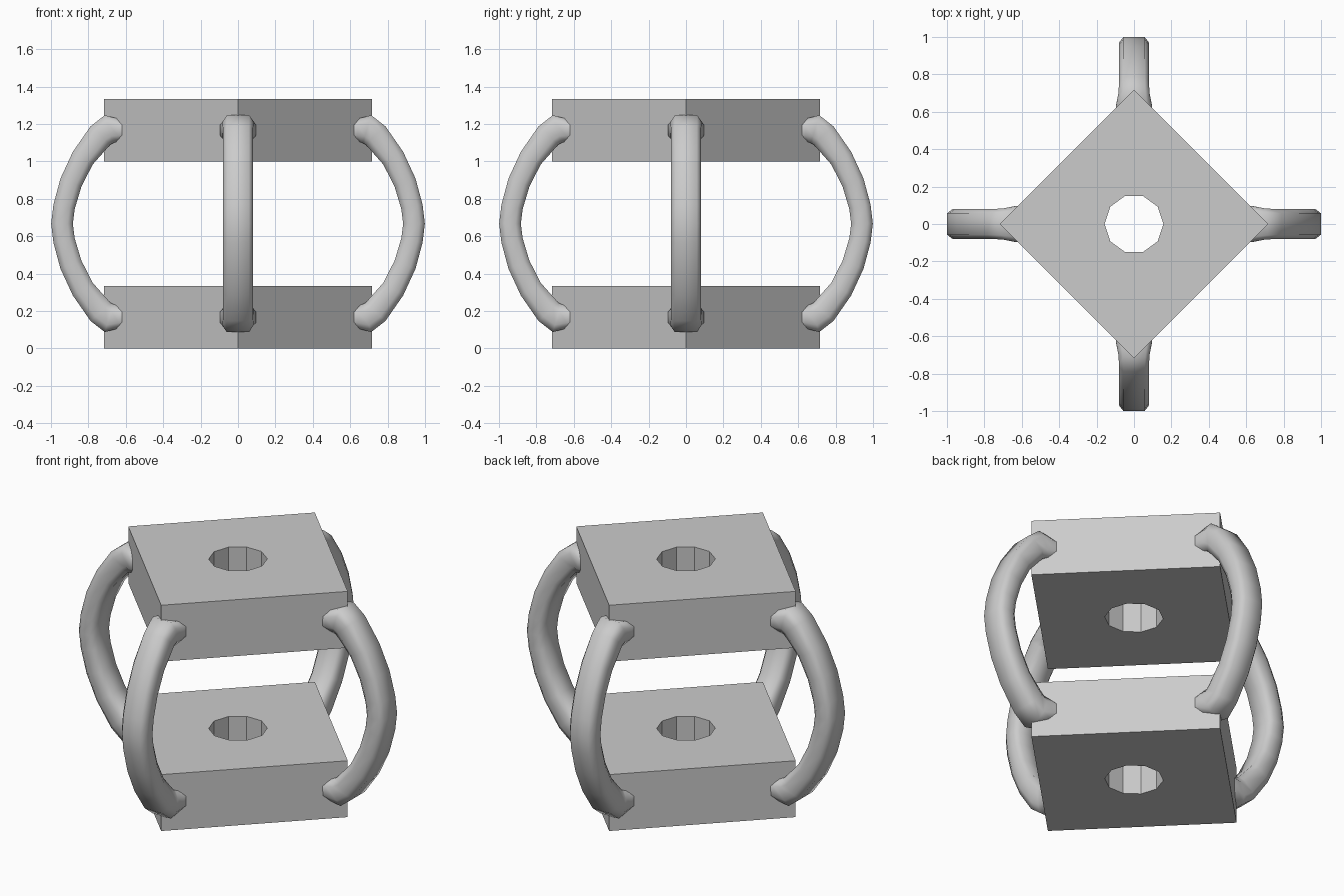
import bpy, bmesh, math
from mathutils import Matrix, Vector

cube = bpy.data.objects.get("Cube")
if cube:
    bpy.data.objects.remove(cube, do_unlink=True)

grey = bpy.data.materials.new("plain grey")
grey.use_nodes = True
colour = (0.6, 0.6, 0.6, 1)
grey.diffuse_color = colour
grey.node_tree.nodes["Principled BSDF"].inputs["Base Color"].default_value = colour

MID = 0.667  # height of the mirror plane


def finish(bm, name):
    bmesh.ops.recalc_face_normals(bm, faces=bm.faces)
    mesh = bpy.data.meshes.new(name)
    bm.to_mesh(mesh)
    bm.free()
    mesh.materials.append(grey)
    obj = bpy.data.objects.new(name, mesh)
    bpy.context.collection.objects.link(obj)
    return obj


def ring_edges(bm, radius, sides):
    verts = [bm.verts.new((radius * math.cos(math.tau * i / sides),
                           radius * math.sin(math.tau * i / sides), 0)) for i in range(sides)]
    return [bm.edges.new((verts[i - 1], verts[i])) for i in range(sides)]


# Square block with a ten-sided hole through it
def block(name, z):
    bm = bmesh.new()
    edges = ring_edges(bm, 0.717, 4) + ring_edges(bm, 0.157, 10)
    bmesh.ops.triangle_fill(bm, edges=edges, use_beauty=True, normal=(0, 0, 1))
    out = bmesh.ops.extrude_face_region(bm, geom=bm.faces[:], use_keep_orig=True)
    top = [g for g in out["geom"] if isinstance(g, bmesh.types.BMVert)]
    bmesh.ops.translate(bm, verts=top, vec=(0, 0, 0.333))
    finish(bm, name).location.z = z


# Bowed handle: distance out, height above middle, half thickness, half width
UPPER = [(0.55, 0.50, 0.045, 0.1), (0.64, 0.50, 0.06, 0.095), (0.69, 0.505, 0.078, 0.083),
         (0.735, 0.472, 0.072, 0.08), (0.83, 0.35, 0.063, 0.08), (0.893, 0.22, 0.06, 0.08),
         (0.93, 0.09, 0.058, 0.08), (0.941, 0, 0.058, 0.08)]
PATH = UPPER + [(x, -z, h, w) for x, z, h, w in reversed(UPPER[:-1])]
CORNERS = [(1, 0.5), (0.72, 1), (-0.72, 1), (-1, 0.5),
           (-1, -0.5), (-0.72, -1), (0.72, -1), (1, -0.5)]


def handle(name, angle):
    bm = bmesh.new()
    rings = []
    for i, (x, z, h, w) in enumerate(PATH):
        a, b = PATH[max(i - 1, 0)], PATH[min(i + 1, len(PATH) - 1)]
        along = Vector((b[0] - a[0], 0, b[1] - a[1])).normalized()
        out = Vector((-along.z, 0, along.x))
        rings.append([bm.verts.new(Vector((x, 0, z + MID)) + out * h * v + Vector((0, w * u, 0)))
                      for u, v in CORNERS])
    for r, s in zip(rings, rings[1:]):
        for i in range(len(r)):
            bm.faces.new((r[i - 1], r[i], s[i], s[i - 1]))
    for cap in (rings[0], rings[-1]):
        bm.faces.new(cap)
    bmesh.ops.rotate(bm, verts=bm.verts, cent=(0, 0, 0), matrix=Matrix.Rotation(angle, 3, "Z"))
    obj = finish(bm, name)
    bpy.ops.object.select_all(action="DESELECT")
    obj.select_set(True)
    bpy.context.view_layer.objects.active = obj
    bpy.ops.object.shade_smooth_by_angle(angle=math.radians(62))


block("lower_block", 0)
block("upper_block", 1)
for i, side in enumerate(("left", "back", "right", "front")):
    handle(side + "_handle", i * math.pi / 2)
